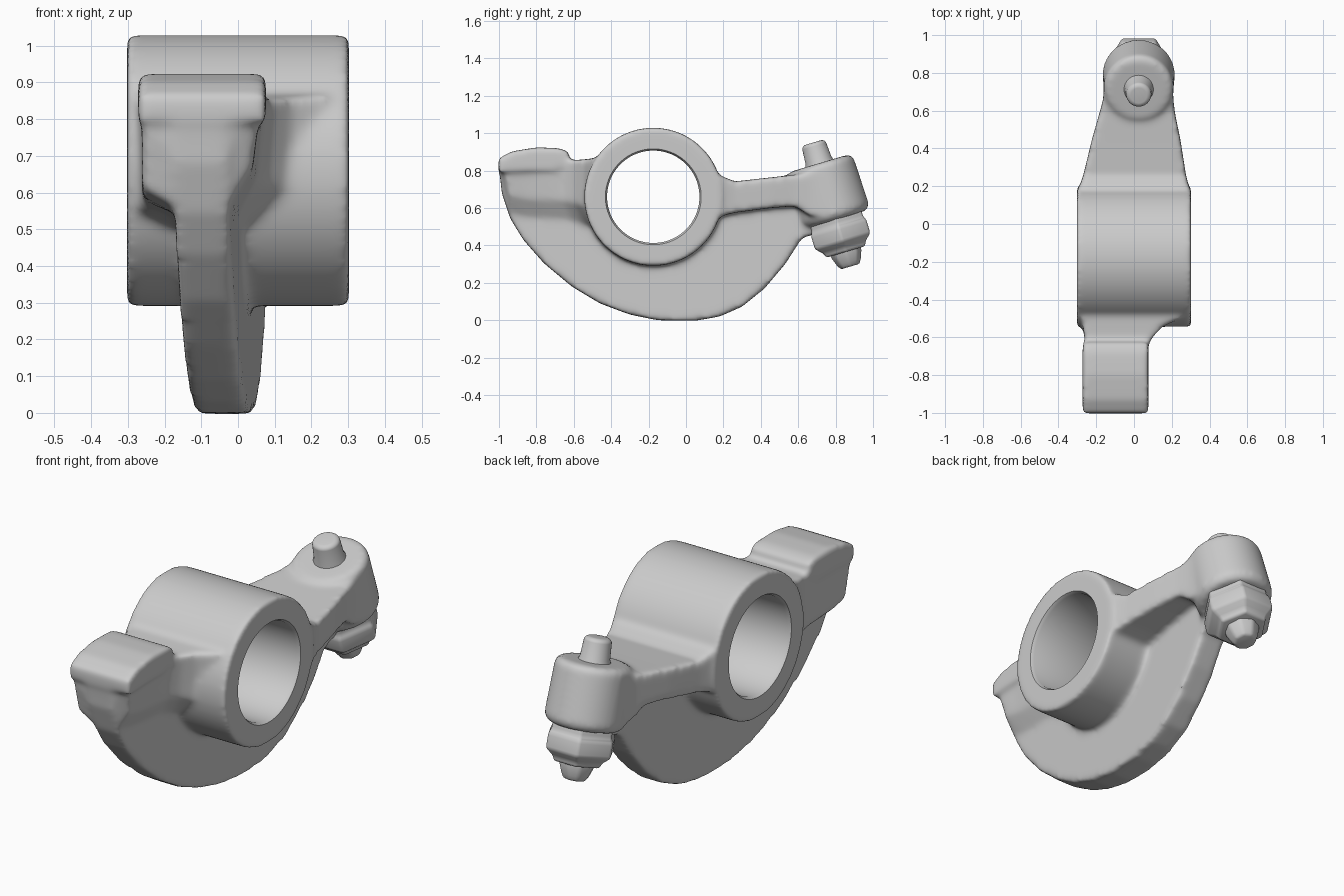
import bpy, bmesh
from math import sin, cos, pi
from mathutils import Vector

if "Cube" in bpy.data.objects:
    bpy.data.objects.remove(bpy.data.objects["Cube"])


def loft(name, rings):
    """Closed solid skinned through rings of equal point count."""
    bm = bmesh.new()
    vs = [[bm.verts.new(p) for p in r] for r in rings]
    n = len(rings[0])
    for a, b in zip(vs, vs[1:]):
        for i in range(n):
            j = (i + 1) % n
            bm.faces.new((a[i], a[j], b[j], b[i]))
    bm.faces.new(vs[0][::-1])
    bm.faces.new(vs[-1])
    bmesh.ops.recalc_face_normals(bm, faces=bm.faces[:])
    me = bpy.data.meshes.new(name)
    bm.to_mesh(me)
    bm.free()
    ob = bpy.data.objects.new(name, me)
    bpy.context.collection.objects.link(ob)
    return ob


def lathe(name, profile, origin, axis, segs=64):
    """Turned solid; profile = (distance along axis, radius)."""
    o, d = Vector(origin), Vector(axis).normalized()
    u = Vector((1, 0, 0)) if abs(d.x) < 0.9 else Vector((0, 1, 0))
    w = d.cross(u)
    return loft(name, [[o + d * t + (u * cos(2 * pi * i / segs) + w * sin(2 * pi * i / segs)) * r
                        for i in range(segs)] for t, r in profile])


def extrude_x(name, outline, x_left, x_right):
    """Side outline (y, z) extruded between two x functions of y."""
    return loft(name, [[(f(y), y, z) for y, z in outline] for f in (x_left, x_right)])


def finish(ob, angle):
    bpy.ops.object.select_all(action='DESELECT')
    ob.select_set(True)
    bpy.context.view_layer.objects.active = ob
    bpy.ops.object.convert(target='MESH')
    bpy.ops.object.shade_smooth_by_angle(angle=angle)


HUB = (0, -0.175, 0.66)
STUD_TOP, STUD_DIR = (0.025, 0.68, 0.95), (0, 0.286, -0.958)

# hub
hub = lathe("hub", [(-0.302, 0.369), (0.302, 0.369)], HUB, (1, 0, 0), 96)

# curved lower web, slightly skewed from pad to arm
web_outline = [(-1.0, 0.82), (-0.985, 0.68), (-0.94, 0.545), (-0.87, 0.43), (-0.76, 0.305),
               (-0.61, 0.18), (-0.46, 0.09), (-0.3, 0.03), (-0.15, 0.0), (0.05, -0.003),
               (0.18, 0.02), (0.3, 0.073), (0.42, 0.17), (0.53, 0.3), (0.62, 0.44),
               (0.72, 0.47), (0.72, 0.66), (0.2, 0.68), (-0.2, 0.7), (-0.9, 0.76)]


def web_x(y):
    return -0.1 + 0.07 * (y + 0.95)


web = extrude_x("web", web_outline, lambda y: web_x(y) - 0.075, lambda y: web_x(y) + 0.075)

# contact pad
pad_outline = [(-1.003, 0.79), (-1.003, 0.865), (-0.93, 0.903), (-0.8, 0.924), (-0.68, 0.92),
               (-0.625, 0.9), (-0.625, 0.84), (-0.7, 0.8), (-0.85, 0.8)]
pad = extrude_x("pad", pad_outline, lambda y: -0.272, lambda y: 0.076)

# neck between pad and hub, tapering down into the web: (y, x0, x1, bottom, top)
neck = loft("neck", [[(x0, y, z1), (x1, y, z1), (x1 - 0.02, y, z0 + 0.06),
                      (web_x(y) + 0.07, y, z0 - 0.05), (web_x(y) - 0.07, y, z0 - 0.05), (x0, y, z0)]
                     for y, x0, x1, z0, z1 in [
                         (-0.985, -0.262, 0.06, 0.77, 0.83), (-0.945, -0.262, 0.06, 0.61, 0.83),
                         (-0.85, -0.262, 0.06, 0.59, 0.84), (-0.66, -0.262, 0.07, 0.58, 0.86),
                         (-0.6, -0.262, 0.1, 0.57, 0.855), (-0.545, -0.27, 0.15, 0.55, 0.86),
                         (-0.5, -0.28, 0.25, 0.54, 0.865), (-0.42, -0.28, 0.26, 0.54, 0.88)]])

# tapered arm: (y, x0, x1, bottom, top)
arm = loft("arm", [[(x0, y, z0), (x1, y, z0), (x1, y, z1), (x0, y, z1)]
                   for y, x0, x1, z0, z1 in [
                       (0.08, -0.297, 0.297, 0.53, 0.86), (0.18, -0.295, 0.295, 0.555, 0.775),
                       (0.26, -0.268, 0.275, 0.575, 0.742), (0.45, -0.222, 0.245, 0.6, 0.763),
                       (0.58, -0.185, 0.218, 0.61, 0.778), (0.66, -0.163, 0.208, 0.56, 0.79),
                       (0.76, -0.158, 0.206, 0.56, 0.82)]])

# tilted boss at the end of the arm
boss = lathe("boss", [(0.115, 0.165), (0.135, 0.184), (0.4, 0.192), (0.43, 0.17)],
             STUD_TOP, STUD_DIR)

# merge into one casting with soft fillets, then cut the bore
bpy.ops.object.select_all(action='DESELECT')
for ob in (hub, web, pad, neck, arm, boss):
    ob.select_set(True)
bpy.context.view_layer.objects.active = hub
bpy.ops.object.join()
hub.name = "lever_body"

bore = lathe("bore_cutter", [(-0.4, 0.36), (-0.285, 0.247), (0.285, 0.247), (0.4, 0.36)],
             HUB, (1, 0, 0), 96)
for t in bore.data.vertices:  # lips only slightly flared
    if abs(t.co.x) > 0.3:
        c = Vector((t.co.x, HUB[1], HUB[2]))
        t.co = c + (t.co - c).normalized() * 0.31
bore.hide_render = True

m = hub.modifiers.new("merge", 'REMESH')
m.mode, m.voxel_size, m.use_smooth_shade = 'VOXEL', 0.012, True
m = hub.modifiers.new("fillet", 'SMOOTH')
m.factor, m.iterations = 0.5, 18
m = hub.modifiers.new("bore", 'BOOLEAN')
m.operation, m.object, m.solver = 'DIFFERENCE', bore, 'EXACT'
finish(hub, 0.6)
bpy.data.objects.remove(bore)

# adjuster stud top, hex nut and tip
parts = [
    ("stud_top", [(0.0, 0.05), (0.012, 0.066), (0.1, 0.072), (0.14, 0.088)], 32, 0.008),
    ("nut", [(0.38, 0.165), (0.455, 0.165), (0.475, 0.178), (0.55, 0.178),
             (0.585, 0.135), (0.61, 0.125)], 6, 0.014),
    ("stud_tip", [(0.57, 0.092), (0.625, 0.085), (0.665, 0.07), (0.692, 0.055)], 8, 0.012),
]
for name, prof, segs, width in parts:
    ob = lathe(name, prof, STUD_TOP, STUD_DIR, segs)
    b = ob.modifiers.new("soften", 'BEVEL')
    b.width, b.segments, b.limit_method, b.angle_limit = width, 3, 'ANGLE', 0.35
    finish(ob, 0.7)
